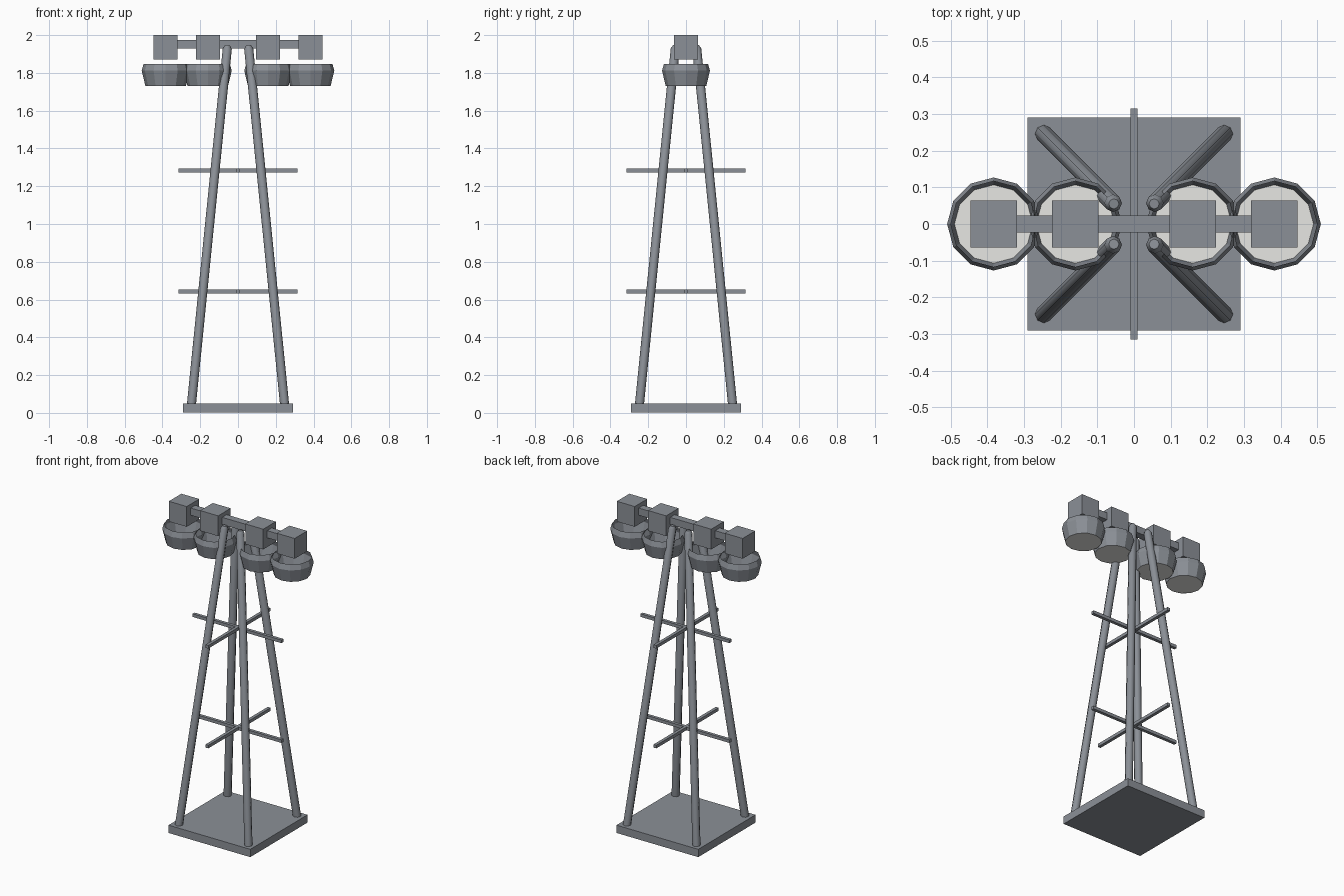
import bpy, bmesh, math
from mathutils import Vector

if "Cube" in bpy.data.objects:
    bpy.data.objects.remove(bpy.data.objects["Cube"])


def material(name, rgb):
    m = bpy.data.materials.new(name)
    m.diffuse_color = (*rgb, 1)
    m.use_nodes = True
    m.node_tree.nodes["Principled BSDF"].inputs["Base Color"].default_value = m.diffuse_color
    return m


METAL = material("dark_metal", (0.26, 0.28, 0.31))
LENS = material("pale_lens", (0.8, 0.8, 0.77))


def box(name, center, size):
    bpy.ops.mesh.primitive_cube_add(size=1, location=center)
    o = bpy.context.object
    o.name = name
    o.scale = size
    bpy.ops.object.transform_apply(location=False, rotation=False, scale=True)
    o.data.materials.append(METAL)
    return o


def lathe(name, profile, sides, location, mat, cap=False, smooth=None):
    """Spin (radius, z) rings around z; optionally close both ends."""
    bm = bmesh.new()
    rings = [[bm.verts.new((r * math.cos(2 * math.pi * i / sides),
                            r * math.sin(2 * math.pi * i / sides), z))
              for i in range(sides)] for r, z in profile]
    for a, b in zip(rings, rings[1:]):
        for i in range(sides):
            j = (i + 1) % sides
            bm.faces.new((a[i], a[j], b[j], b[i]))
    if cap:
        bm.faces.new(rings[0][::-1])
        bm.faces.new(rings[-1])
    me = bpy.data.meshes.new(name)
    bm.to_mesh(me)
    bm.free()
    me.materials.append(mat)
    o = bpy.data.objects.new(name, me)
    bpy.context.collection.objects.link(o)
    o.location = location
    if smooth:
        bpy.ops.object.select_all(action='DESELECT')
        o.select_set(True)
        bpy.context.view_layer.objects.active = o
        bpy.ops.object.shade_smooth_by_angle(angle=math.radians(smooth))
    return o


# Base plate
box("base_plate", (0, 0, 0.026), (0.58, 0.58, 0.05))

# Four leaning legs with rounded tips
for sx in (-1, 1):
    for sy in (-1, 1):
        foot = Vector((sx * 0.247, sy * 0.247, 0.04))
        tip = Vector((sx * 0.055, sy * 0.055, 1.945))
        axis = tip - foot
        h = axis.length
        leg = lathe("leg", [(0.024, 0), (0.024, h - 0.018), (0.014, h)],
                    8, foot, METAL, cap=True, smooth=50)
        leg.rotation_euler = axis.to_track_quat('Z', 'Y').to_euler()

# Crossed braces at two heights
for z in (0.643, 1.283):
    box("brace_x", (0, 0, z), (0.63, 0.02, 0.02))
    box("brace_y", (0, 0, z), (0.02, 0.63, 0.02))

# Top beam carrying the lamps
box("top_beam", (0, 0, 1.952), (0.77, 0.046, 0.046))

# Lamps: housing, open shade and lens disc
for x in (-0.383, -0.16, 0.16, 0.383):
    box("lamp_housing", (x, 0, 1.935), (0.127, 0.127, 0.13))
    lathe("lamp_shade", [(0.107, 1.73), (0.127, 1.812), (0.117, 1.846)],
          12, (x, 0, 0), METAL)
    bpy.ops.mesh.primitive_circle_add(vertices=12, radius=0.107, fill_type='NGON',
                                      location=(x, 0, 1.731), rotation=(0, 0, math.pi / 2))
    bpy.context.object.name = "lamp_lens"
    bpy.context.object.data.materials.append(LENS)
